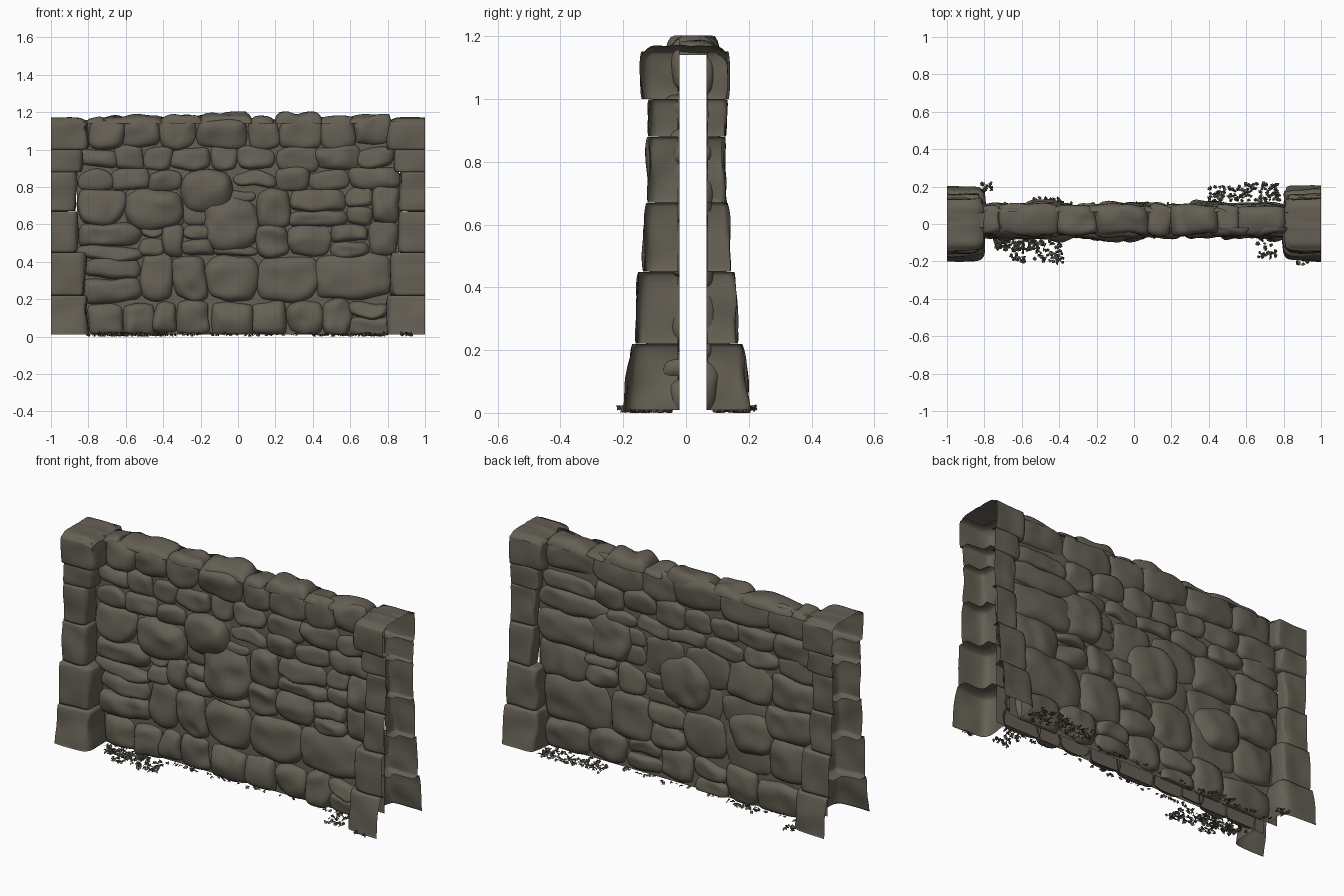
import bpy, bmesh, math, random
from mathutils import Vector, noise

cube = bpy.data.objects.get("Cube")
if cube:
    bpy.data.objects.remove(cube, do_unlink=True)
rng = random.Random(7)


def material(name, rgb):
    m = bpy.data.materials.new(name)
    m.use_nodes = True
    m.diffuse_color = (*rgb, 1)
    bsdf = m.node_tree.nodes["Principled BSDF"]
    bsdf.inputs["Base Color"].default_value = (*rgb, 1)
    bsdf.inputs["Roughness"].default_value = 0.9
    return m


STONE = material("grey brown stone", (0.13, 0.117, 0.09))
LITTER = material("dark ground litter", (0.105, 0.096, 0.072))


def finish(bm, name, mat, smooth=True):
    mesh = bpy.data.meshes.new(name)
    bm.to_mesh(mesh)
    bm.free()
    mesh.materials.append(mat)
    for p in mesh.polygons:
        p.use_smooth = smooth
    obj = bpy.data.objects.new(name, mesh)
    bpy.context.scene.collection.objects.link(obj)


def patch(bm, fn, out, nu=14, nv=14):
    """Open sheet over u, v in -1..1, with its faces turned towards out."""
    grid = [[bm.verts.new(fn(2 * i / nu - 1, 2 * j / nv - 1)) for j in range(nv + 1)]
            for i in range(nu + 1)]
    faces = []
    for i in range(nu):
        for j in range(nv):
            faces.append(bm.faces.new((grid[i][j], grid[i + 1][j],
                                       grid[i + 1][j + 1], grid[i][j + 1])))
    total = Vector()
    for f in faces:
        f.normal_update()
        total += f.normal * f.calc_area()
    if total.dot(Vector(out)) < 0:
        bmesh.ops.reverse_faces(bm, faces=faces)


def random_seed():
    return Vector((rng.uniform(0, 50), rng.uniform(0, 50), rng.uniform(0, 50)))


def stone(bm, a0, a1, b0, b1, depth, place, out, rounding):
    """Lumpy pillow stone; place maps (a, b, height) into space."""
    ca, cb = (a0 + a1) / 2, (b0 + b1) / 2
    ha, hb = (a1 - a0) * 0.53, (b1 - b0) * 0.54
    tilt_a, tilt_b = rng.uniform(-0.25, 0.25), rng.uniform(-0.25, 0.25)
    seed = random_seed()

    def fn(u, v):
        su, sv = math.sin(u * math.pi / 2), math.sin(v * math.pi / 2)
        a = ca + ha * su * math.sqrt(1 - rounding * sv * sv)
        b = cb + hb * sv * math.sqrt(1 - rounding * su * su)
        p = Vector((a, b, 0)) * 8 + seed
        a += 0.022 * noise.noise(p)
        b += 0.022 * noise.noise(p + Vector((9, 4, 2)))
        dome = max(0, (1 - su ** 4) * (1 - sv ** 4)) ** 0.46
        h = depth * dome * (1 + tilt_a * su + tilt_b * sv + 0.45 * noise.noise(p * 1.3))
        return place(a, b, h)

    patch(bm, fn, out)


# Wall courses: bottom height, top height, joints along x
FRONT = [
    (0.01, 0.19, [-.81, -.62, -.45, -.33, -.15, .08, .26, .45, .6, .81]),
    (0.19, 0.43, [-.82, -.52, -.35, -.16, .1, .42, .82]),
    (0.43, 0.60, [-.85, -.52, -.4, -.29, -.14, .1, .27, .5, .7, .855]),
    (0.60, 0.79, [-.86, -.6, -.3, -.14, .1, .28, .58, .72, .86]),
    (0.79, 0.89, [-.86, -.68, -.48, -.3, -.02, .2, .38, .6, .86]),
    (0.89, 1.01, [-.84, -.65, -.5, -.35, -.15, 0, .2, .42, .65, .84]),
    (1.01, 1.17, [-.81, -.62, -.42, -.22, .05, .22, .45, .62, .81]),
]
# Large stones that cross the courses
FRONT_BIG = [(-.18, .1, .47, .76), (-.3, -.03, .67, .89), (-.61, -.29, .58, .79)]
BACK_BIG = [(-.2, .1, .45, .72), (.28, .55, .6, .84), (-.6, -.33, .3, .53)]


def front_place(a, b, h):
    return (a, -0.02 - h, max(b, 0.01))


def back_place(a, b, h):
    return (a, 0.065 + h, max(b, 0.01))


def course(name, z0, z1, joints, place, out, depth, big):
    bm = bmesh.new()
    for x0, x1 in zip(joints, joints[1:]):
        lo, hi = z0 + rng.uniform(-.014, .014), z1 + rng.uniform(-.014, .014)
        parts = [(lo, hi)]
        if z1 - z0 > 0.15 and z1 < 1.1 and rng.random() < 0.3:
            mid = lo + (hi - lo) * rng.uniform(0.35, 0.65)
            parts = [(lo, mid), (mid, hi)]
        for b0, b1 in parts:
            cx, cz = (x0 + x1) / 2, (b0 + b1) / 2
            covered = any(r[0] < cx < r[1] and r[2] < cz < r[3] for r in big)
            d = depth * (0.5 if covered else rng.uniform(0.8, 1.15))
            stone(bm, x0, x1, b0, b1, d, place, out, rng.uniform(0.2, 0.38))
    finish(bm, name, STONE)


for i, (z0, z1, joints) in enumerate(FRONT):
    depth = 0.05 if i < 4 else 0.04
    course(f"front_course_{i + 1}", z0, z1, joints, front_place, (0, -1, 0), depth, FRONT_BIG)
    # The rear uses the same heights with its own joints
    rear, step = [joints[0]], 0.2 if z1 - z0 < 0.15 else 0.25
    while rear[-1] < 0.58:
        rear.append(rear[-1] + step * rng.uniform(0.7, 1.25))
    rear[-1] = joints[-1]
    course(f"back_course_{i + 1}", z0, z1, rear, back_place, (0, 1, 0), depth * 0.82, BACK_BIG)

for name, rects, depth, place, out in (
        ("front_large_stones", FRONT_BIG, 0.062, front_place, (0, -1, 0)),
        ("back_large_stones", BACK_BIG, 0.053, back_place, (0, 1, 0))):
    bm = bmesh.new()
    for r in rects:
        stone(bm, *r, depth, place, out, 0.42)
    finish(bm, name, STONE)

# Mortar skin behind the stones, hollow and open below
bm = bmesh.new()
profile = [(-.028, .01), (-.03, 1.13), (-.02, 1.158), (.06, 1.158), (.073, 1.13), (.072, .01)]
ends = [[bm.verts.new((x, y, z)) for y, z in profile] for x in (-.86, .86)]
for k in range(len(profile) - 1):
    bm.faces.new((ends[0][k], ends[1][k], ends[1][k + 1], ends[0][k + 1]))
finish(bm, "mortar_skin", STONE, False)

# Coping stones along the top
bm = bmesh.new()
joints = [-.81, -.72, -.41, -.2, .08, .2, .45, .56, .81]
tops = [1.17, 1.182, 1.185, 1.2, 1.178, 1.198, 1.17, 1.182]
for x0, x1, top in zip(joints, joints[1:], tops):
    stone(bm, x0, x1, -.05, .097, top - 1.14,
          lambda a, b, h: (a, b, min(1.14 + h, 1.203)), (0, 0, 1), 0.2)
finish(bm, "coping_stones", STONE)

# End pillars: bottom, top, inner x, front y, back y, taper
BLOCKS = [
    (.01, .22, .80, -.185, .192, .08), (.22, .45, .815, -.158, .162, .05),
    (.45, .67, .86, -.132, .138, .03), (.67, .88, .865, -.12, .125, 0),
    (.88, 1.0, .835, -.118, .13, 0), (1.0, 1.152, .80, -.142, .135, 0),
]


def pillar_block(bm, side, y_in, z0, z1, xi, y_out, taper):
    seed = random_seed()
    lowest = z0 < 0.1

    def fn(u, v):
        s = u + 1
        a, b = min(s, 1), min(2 - s, 1)
        norm = (a ** 9 + b ** 9) ** (1 / 9)
        # Rounded edges, with a lip turned in to close each seam
        inset = 0.4 if abs(v) == 1 else 0.07 * abs(v) ** 5
        if lowest and v < 0:
            inset = 0
        scale = (1 - inset) / norm
        x = 1 - (1 - xi) * a * scale
        y = y_in + (y_out - y_in) * b * scale * (1 - taper * v)
        z = (z0 + z1) / 2 + (z1 - z0) * 0.5 * max(-1, min(1, v * 1.1))
        n = noise.noise(Vector((x, y, z)) * 8 + seed) * 0.016
        return (side * (x + n * a * (b < 1)), y + n * b * (a < 1 or b == 1) * 0.8, z)

    patch(bm, fn, (-side, 1 if y_out > 0 else -1, 0), 16, 20)


for side, label in ((1, "left"), (-1, "right")):
    for face, y_in in (("front", -.025), ("back", .068)):
        bm = bmesh.new()
        for z0, z1, xi, yf, yb, taper in BLOCKS:
            pillar_block(bm, side, y_in, z0, z1, xi, yf if face == "front" else yb, taper)
        finish(bm, f"{label}_pillar_{face}_blocks", STONE)

    # Domed slab closing the pillar top
    def cap(u, v):
        a = (u + 1) / 2
        z = 1.17 - 0.025 * abs(v) ** 8 - 0.025 * a ** 8
        x = 1 - 0.195 * a * (1 - 0.08 * v ** 8)
        z += 0.006 * noise.noise(Vector((x * side, v, 0)) * 4)
        return (side * x, -.004 + .135 * v * (1 - 0.03 * a ** 8), z)

    bm = bmesh.new()
    patch(bm, cap, (0, 0, 1), 14, 20)
    finish(bm, f"{label}_pillar_cap", STONE)

# Leaf litter on the ground: x range, y range, pieces
CLUMPS = [
    (-.75, -.52, -.14, -.07, 110), (-.66, -.58, -.21, -.12, 22), (-.53, -.38, -.21, -.08, 60),
    (.66, .76, -.18, -.07, 30), (.87, .93, -.215, -.19, 9), (.58, .78, .12, .22, 80),
    (.4, .58, .12, .2, 50), (-.82, -.76, .18, .22, 14), (-.54, -.36, .1, .14, 25),
    (-.8, .8, -.07, -.05, 60), (-.8, .8, .09, .11, 50),
]
bm = bmesh.new()
for x0, x1, y0, y1, count in CLUMPS:
    for _ in range(count):
        c = Vector((rng.uniform(x0, x1), rng.uniform(y0, y1), rng.uniform(.006, .018)))
        turn = rng.uniform(0, math.tau)
        ring = []
        for k in range(5):
            ang = turn + k * math.tau / 5
            r = rng.uniform(.005, .015)
            ring.append(bm.verts.new((c.x + r * math.cos(ang), c.y + r * math.sin(ang),
                                      max(0, c.z + rng.uniform(-.01, .01)))))
        tip = bm.verts.new(c + Vector((0, 0, .006)))
        for k in range(5):
            bm.faces.new((ring[k], ring[(k + 1) % 5], tip))
finish(bm, "ground_litter", LITTER, False)
